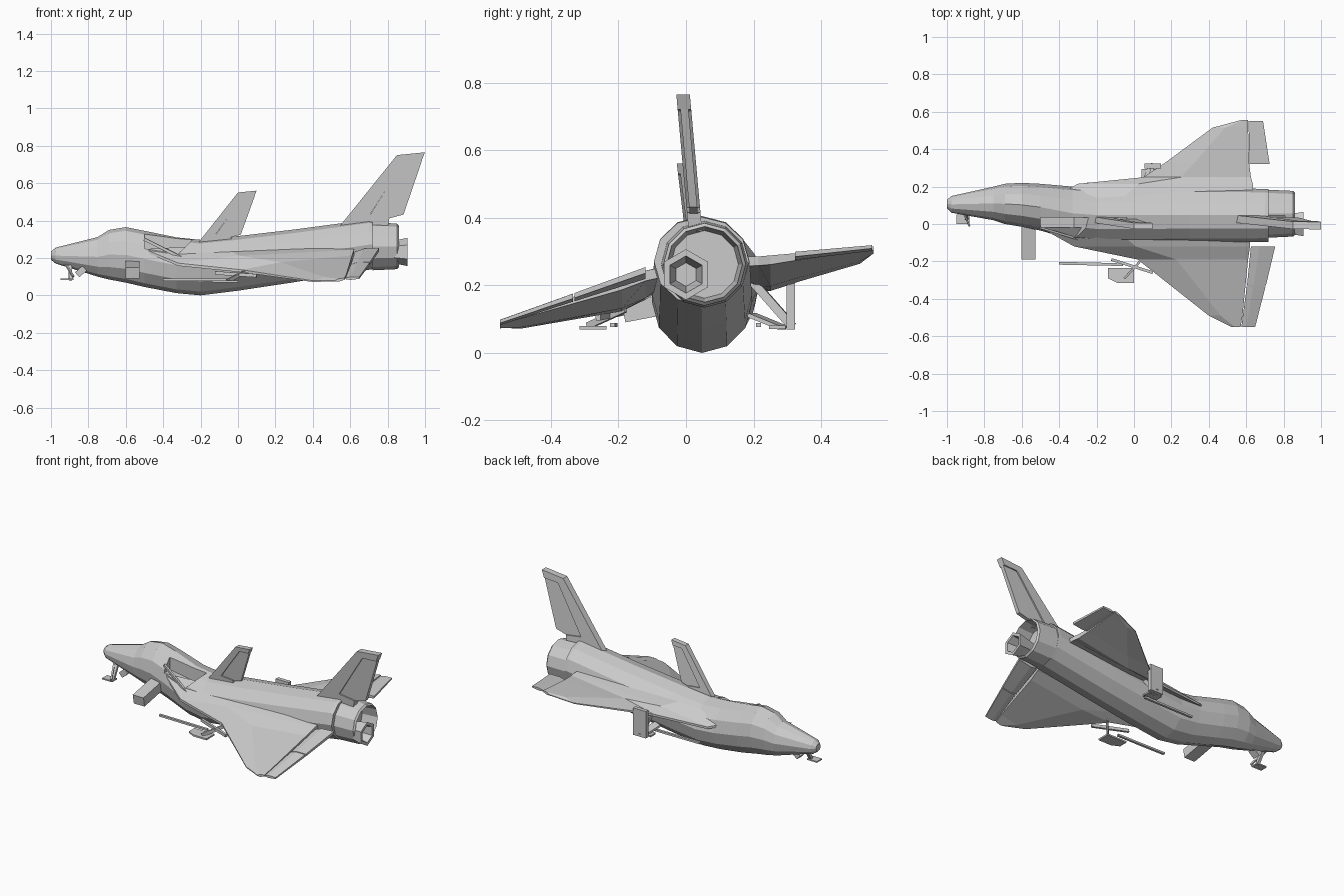
import bpy, bmesh
from math import sin, cos, pi
from mathutils import Vector


def make(name, loops, cap=True):
    """Skin a list of equal-length closed loops into one object."""
    bm = bmesh.new()
    rings = [[bm.verts.new(p) for p in loop] for loop in loops]
    n = len(rings[0])
    for a, b in zip(rings, rings[1:]):
        for i in range(n):
            j = (i + 1) % n
            bm.faces.new((a[i], a[j], b[j], b[i]))
    if cap:
        bm.faces.new(rings[0])
        bm.faces.new(rings[-1])
    bmesh.ops.recalc_face_normals(bm, faces=bm.faces)
    me = bpy.data.meshes.new(name)
    bm.to_mesh(me)
    bm.free()
    ob = bpy.data.objects.new(name, me)
    bpy.context.collection.objects.link(ob)
    return ob


def loft(name, sections, sides):
    """Elliptical rings along x: (x, y_min, y_max, z_min, z_max)."""
    loops = []
    for x, y0, y1, z0, z1 in sections:
        loops.append([(x, (y0 + y1) / 2 + (y1 - y0) / 2 * sin(2 * pi * i / sides),
                       (z0 + z1) / 2 - (z1 - z0) / 2 * cos(2 * pi * i / sides))
                      for i in range(sides)])
    return make(name, loops)


def tube(name, cy, cz, steps, sides):
    return loft(name, [(x, cy - r, cy + r, cz - r, cz + r) for x, r in steps], sides)


def wing(name, sections):
    """Spanwise airfoils: (y, x_lead, z_lead, x_trail, z_trail, thickness)."""
    loops = []
    for y, xl, zl, xt, zt, t in sections:
        xm, zm = xl + .35 * (xt - xl), zl + .35 * (zt - zl)
        loops.append([(xl, y, zl + t * .15), (xm, y, zm + t / 2), (xt, y, zt + t * .3),
                      (xt, y, zt - t * .3), (xm, y, zm - t / 2), (xl, y, zl - t * .15)])
    return make(name, loops)


def plate(name, profile, half, y0, z0=0, lean=0):
    """Extruded xz profile, leaning in y as z grows."""
    return make(name, [[(x, y0 + s * half + lean * (z - z0), z) for x, z in profile]
                       for s in (-1, 1)])


def bar(name, a, b, w, h):
    """Rectangular bar from a to b."""
    a, b = Vector(a), Vector(b)
    d = (b - a).normalized()
    up = Vector((0, 0, 1)) if abs(d.z) < .9 else Vector((1, 0, 0))
    s = d.cross(up).normalized()
    u = s.cross(d)
    return make(name, [[p + s * i * w / 2 + u * j * h / 2
                        for i, j in ((-1, -1), (1, -1), (1, 1), (-1, 1))] for p in (a, b)])


# Fuselage, faceted, with cockpit hump and deep belly
fuselage = loft("fuselage", [
    (-1.0, .085, .13, .19, .235), (-.975, .06, .15, .17, .255), (-.75, .02, .2, .1, .312),
    (-.69, .0, .215, .085, .35), (-.6, -.015, .22, .068, .365), (-.5, -.035, .215, .045, .345),
    (-.33, -.085, .2, .012, .31), (-.2, -.1, .195, 0, .297), (0, -.1, .195, .025, .317),
    (.3, -.097, .192, .07, .352), (.7, -.095, .188, .137, .405), (.72, -.095, .187, .14, .402)], 12)

# Open bay behind the cockpit on the near side
cutter = plate("bay_cutter", [(-.5, .4), (-.5, .25), (-.32, .22), (-.24, .3), (-.24, .4)],
               .13, -.095)
cutter.hide_render = True
cutter.hide_viewport = True
cut = fuselage.modifiers.new("bay", "BOOLEAN")
cut.object = cutter
cut.operation = "DIFFERENCE"
cut.solver = "EXACT"
bar("bay_strut", (-.5, -.02, .3), (-.3, -.08, .2), .012, .015)

# Engine ring and hexagonal nozzle
tube("engine_ring", .055, .262, [(.72, .128), (.85, .122), (.86, .112), (.76, .1)], 12)
tube("engine_nozzle", .0, .232, [(.76, .045), (.83, .06), (.905, .075), (.905, .055), (.8, .035)], 6)

# Wings with long strakes
wing("near_wing", [
    (-.02, -.5, .24, .62, .25, .05), (-.12, -.32, .165, .62, .228, .05),
    (-.19, .02, .13, .61, .2, .045), (-.49, .4, .075, .58, .108, .022),
    (-.55, .52, .077, .57, .088, .016)])
wing("far_wing", [
    (.12, -.47, .24, .635, .27, .05), (.215, -.3, .19, .635, .272, .045),
    (.25, .05, .19, .625, .275, .045), (.33, .17, .215, .615, .285, .035),
    (.515, .42, .267, .61, .306, .02), (.555, .57, .297, .61, .31, .016)])

# Elevons; the far inner one is missing
wing("near_inner_elevon", [(-.12, .625, .228, .755, .245, .03), (-.33, .604, .162, .705, .17, .024)])
wing("near_outer_elevon", [(-.335, .603, .161, .703, .168, .024), (-.55, .574, .089, .648, .093, .016)])
wing("far_outer_elevon", [(.322, .618, .284, .725, .292, .024), (.55, .612, .308, .69, .314, .016)])

# Tail fin and dorsal fin: thick frame with a thinner recessed rudder
lean = -.09
plate("tail_fin", [(.54, .365), (.85, .75), (1, .765), (.982, .72), (.885, .714), (.705, .43),
                   (.81, .415), (.8, .36)], .02, .026, .38, lean)
plate("tail_rudder", [(.70, .42), (.885, .716), (.984, .722), (.885, .432), (.81, .412)],
      .012, .026, .38, lean)
plate("dorsal_fin", [(-.21, .285), (0, .55), (.1, .56), (.088, .53), (.025, .527), (-.12, .325),
                     (-.04, .318), (-.03, .29)], .016, .02, .3, -.12)
plate("dorsal_rudder", [(-.125, .315), (.025, .53), (.09, .532), (.015, .325), (-.04, .31)],
      .009, .02, .3, -.12)

# Nose gear and its door
bar("nose_gear_strut", (-.9, .09, .18), (-.895, .03, .085), .018, .018)
bar("nose_gear_foot", (-.95, .025, .085), (-.88, .025, .085), .05, .008)
bar("nose_gear_brace", (-.92, .08, .165), (-.88, -.01, .1), .01, .01)
bar("nose_gear_door", (-.86, .08, .11), (-.82, .08, .145), .05, .035)

# Side hatch box
bar("side_hatch", (-.565, 0, .155), (-.565, -.185, .12), .075, .06)

# Main gear: legs, pads, rods and doors on both sides
bar("near_leg", (-.12, -.19, .12), (.1, -.26, .105), .015, .018)
bar("near_gear_rod", (-.4, -.21, .083), (-.06, -.217, .083), .015, .012)
bar("near_gear_brace", (.05, -.18, .13), (-.05, -.29, .08), .012, .02)
make("near_foot", [[(x, y, z) for x, y in ((-.14, -.235), (0, -.235), (0, -.315),
                                           (-.09, -.315), (-.14, -.29))] for z in (.07, .08)])
bar("far_leg", (.1, .31, .24), (.1, .31, .07), .025, .09)
bar("far_leg_brace", (.08, .19, .22), (.1, .315, .078), .02, .025)
bar("far_gear_rod", (-.25, .215, .082), (.1, .215, .082), .015, .012)
bar("far_gear_door", (.06, .195, .112), (.1, .285, .075), .06, .012)
bar("far_foot", (.04, .27, .076), (.13, .27, .076), .05, .01)
